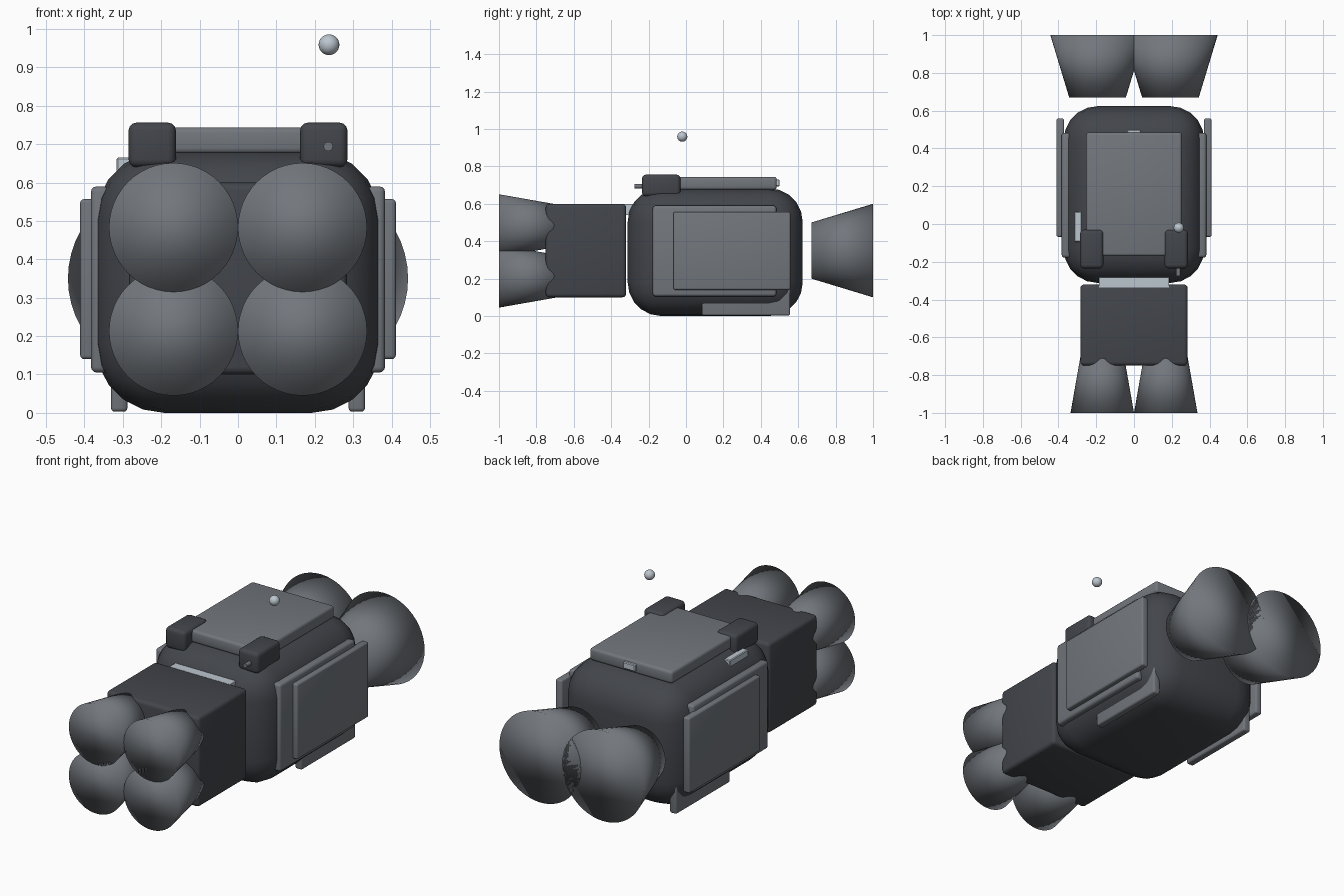
import bpy
from math import pi

if "Cube" in bpy.data.objects:
    bpy.data.objects.remove(bpy.data.objects["Cube"])


def material(name, r, g, b):
    m = bpy.data.materials.new(name)
    m.diffuse_color = (r, g, b, 1)
    m.use_nodes = True
    m.node_tree.nodes["Principled BSDF"].inputs["Base Color"].default_value = m.diffuse_color
    return m


DARK = material("dark_metal", 0.055, 0.06, 0.07)
MID = material("grey_metal", 0.17, 0.185, 0.205)
LIGHT = material("light_metal", 0.5, 0.56, 0.62)


def box(name, x, y, z, bevel, segments, mat):
    """Rounded box from its extents along each axis."""
    bpy.ops.mesh.primitive_cube_add(size=1)
    o = bpy.context.object
    o.name = name
    for v in o.data.vertices:
        v.co = [(a + b) / 2 + c * (b - a) for c, (a, b) in zip(v.co, (x, y, z))]
    if bevel:
        m = o.modifiers.new("bevel", 'BEVEL')
        m.width = bevel
        m.segments = segments
        bpy.ops.object.modifier_apply(modifier=m.name)
        bpy.ops.object.shade_smooth_by_angle()
    o.data.materials.append(mat)
    return o


def cone(name, x, z, y_back, y_front, r_back, r_front, mat, smooth_caps=True):
    """Cone along y; the cap at y_front has radius r_front."""
    bpy.ops.mesh.primitive_cone_add(
        vertices=48, radius1=r_front, radius2=r_back, depth=y_back - y_front,
        location=(x, (y_back + y_front) / 2, z), rotation=(-pi / 2, 0, 0))
    o = bpy.context.object
    o.name = name
    if smooth_caps:
        bpy.ops.object.shade_smooth()
    else:
        bpy.ops.object.shade_smooth_by_angle()
    o.data.materials.append(mat)
    return o


# Main hull, front block and the joint between them
box("hull", (-0.372, 0.372), (-0.312, 0.624), (0, 0.683), 0.18, 5, DARK)
box("front_block", (-0.284, 0.284), (-0.75, -0.32), (0.1, 0.6), 0.02, 3, DARK)
box("joint_strip", (-0.185, 0.185), (-0.335, -0.28), (0.54, 0.6), 0, 1, LIGHT)

# Top plate with its rear lamp
box("top_plate", (-0.253, 0.253), (-0.17, 0.485), (0.675, 0.744), 0.015, 3, MID)
box("rear_lamp", (-0.037, 0.037), (0.46, 0.5), (0.693, 0.73), 0.004, 1, LIGHT)

for side, label in ((-1, "left"), (1, "right")):
    def span(a, b):
        return tuple(sorted((side * a, side * b)))

    # Stacked side panels and lower skirt
    box(label + "_inner_panel", span(0.335, 0.383), (-0.178, 0.483), (0.105, 0.59), 0.015, 3, MID)
    box(label + "_outer_panel", span(0.37, 0.411), (-0.068, 0.558), (0.14, 0.557), 0.01, 3, MID)
    box(label + "_skirt", span(0.288, 0.331), (0.085, 0.557), (0.003, 0.36), 0.01, 3, MID)

    # Shoulder pod
    box(label + "_pod", span(0.162, 0.285), (-0.235, -0.03), (0.64, 0.756), 0.02, 3, DARK)

    # Front pair of flared cylinders
    for z, row in ((0.483, "upper"), (0.213, "lower")):
        cone(label + "_front_cone_" + row, side * 0.168, z, -0.67, -1.0, 0.11, 0.168, MID)

    # Rear nozzle
    cone(label + "_rear_nozzle", side * 0.193, 0.35, 1.0, 0.67, 0.25, 0.15, MID)

# Small details: side light, pod barrel, floating ball
box("side_light", (-0.316, -0.277), (-0.095, 0.066), (0.61, 0.665), 0.004, 1, LIGHT)
cone("pod_barrel", 0.235, 0.694, -0.2, -0.275, 0.012, 0.012, MID, False)
bpy.ops.mesh.primitive_uv_sphere_add(segments=24, ring_count=16, radius=0.027,
                                     location=(0.237, -0.02, 0.959))
ball = bpy.context.object
ball.name = "floating_ball"
bpy.ops.object.shade_smooth()
ball.data.materials.append(LIGHT)
